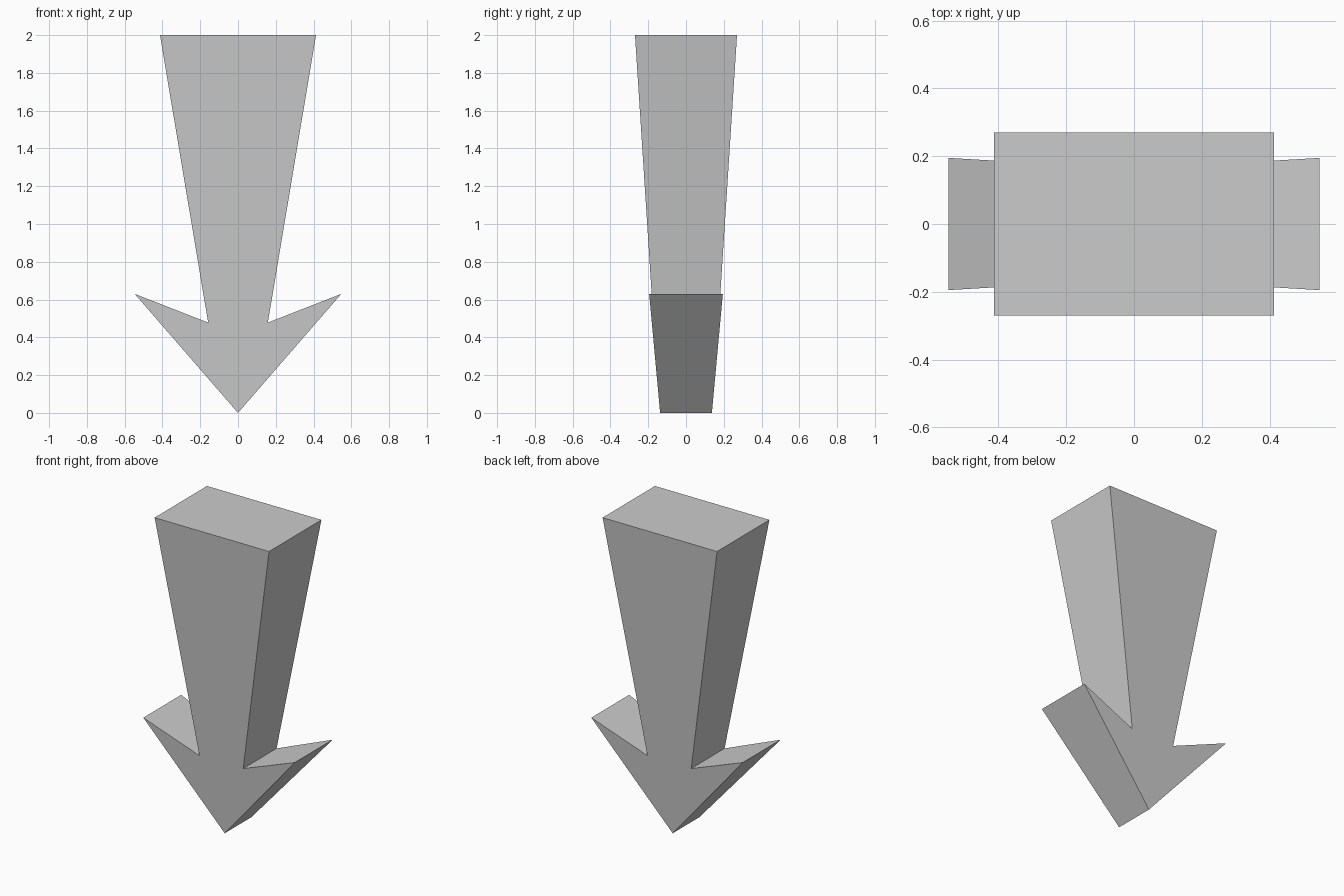
import bpy
import bmesh

# Remove the default cube
cube = bpy.data.objects.get("Cube")
if cube:
    bpy.data.objects.remove(cube, do_unlink=True)

# Plain grey material
grey = bpy.data.materials.new("light_grey")
grey.use_nodes = True
colour = (0.6, 0.6, 0.6, 1)
grey.diffuse_color = colour
grey.node_tree.nodes["Principled BSDF"].inputs["Base Color"].default_value = colour

# Right half of the arrow outline: x, z, half depth (tip, barb, notch, tail)
tip = (0, 0, 0.137)
side = [(0.547, 0.63, 0.195), (0.158, 0.478, 0.172), (0.413, 2, 0.27)]
outline = [tip] + side + [(-x, z, d) for x, z, d in reversed(side)]

# Front and back outlines, joined by a wall along every edge
bm = bmesh.new()
front = [bm.verts.new((x, -d, z)) for x, z, d in outline]
back = [bm.verts.new((x, d, z)) for x, z, d in outline]
bm.faces.new(front)
bm.faces.new(reversed(back))
for i in range(len(outline)):
    j = (i + 1) % len(outline)
    bm.faces.new((front[j], front[i], back[i], back[j]))
bmesh.ops.recalc_face_normals(bm, faces=bm.faces)

mesh = bpy.data.meshes.new("down_arrow")
bm.to_mesh(mesh)
bm.free()
mesh.materials.append(grey)
arrow = bpy.data.objects.new("down_arrow", mesh)
bpy.context.collection.objects.link(arrow)
